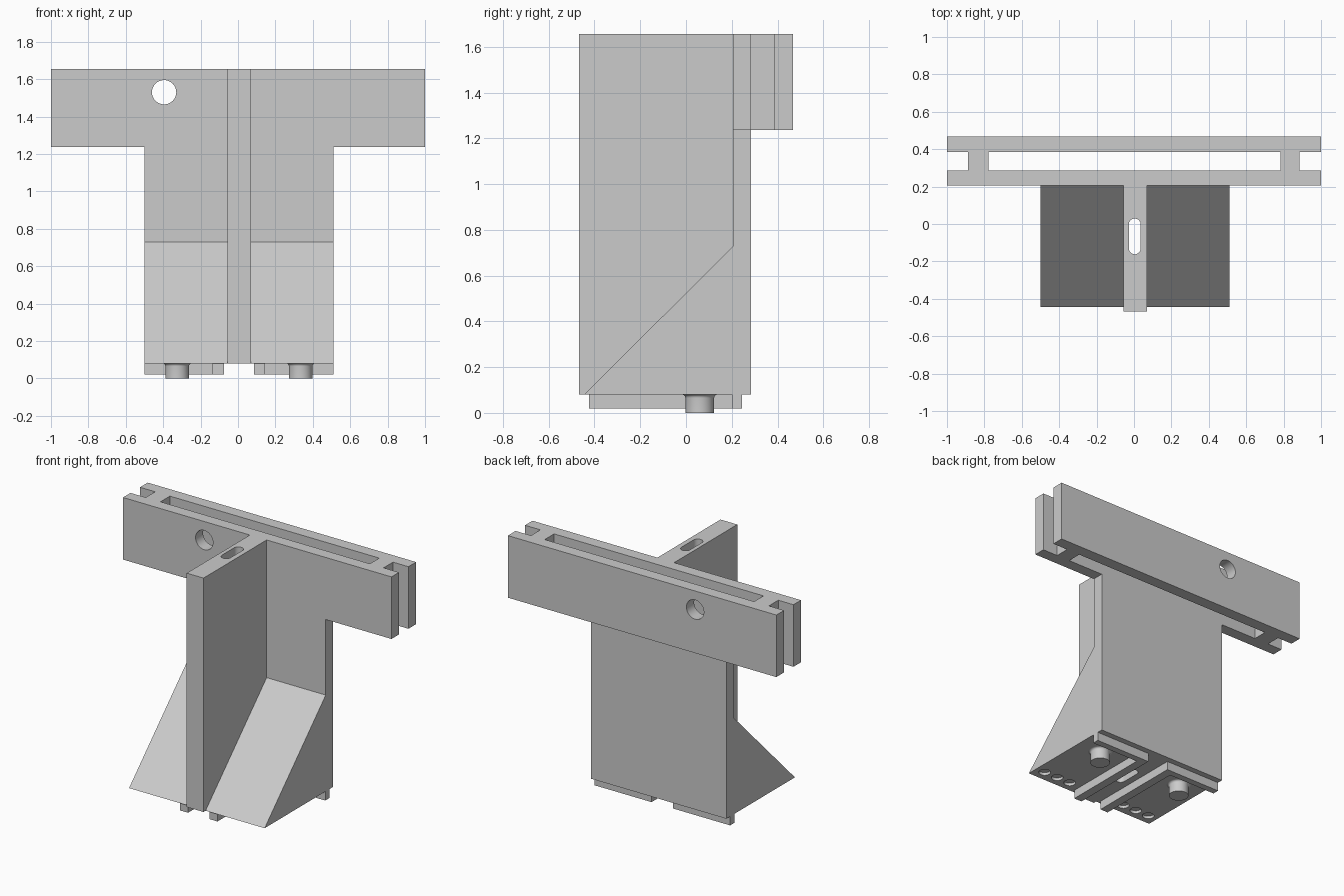
import bpy, bmesh, math
from mathutils import Vector

cube = bpy.data.objects.get("Cube")
if cube:
    bpy.data.objects.remove(cube, do_unlink=True)

GREY = (0.6, 0.6, 0.6, 1.0)
mat = bpy.data.materials.new("light grey")
mat.use_nodes = True
mat.diffuse_color = GREY
mat.node_tree.nodes["Principled BSDF"].inputs["Base Color"].default_value = GREY

# Shared heights
BASE, HEAD, TOP = 0.08, 1.237, 1.655
# Depth stations from front to back
FRONT, WALL_F, WALL_B, BACK_F, BACK = -0.467, 0.205, 0.285, 0.385, 0.467
# Web and wall limits in x
WEB_R, WEB_L, WALL_R, WALL_L = -0.055, 0.07, -0.5, 0.51


def prism(name, axis, points, lo, hi):
    """Extrude a 2D outline along an axis (0 = x, 1 = y, 2 = z)."""
    def place(p, d):
        co = list(p)
        co.insert(axis, d)
        return co
    bm = bmesh.new()
    face = bm.faces.new([bm.verts.new(place(p, lo)) for p in points])
    new = bmesh.ops.extrude_face_region(bm, geom=[face])["geom"]
    shift = Vector((0, 0, 0))
    shift[axis] = hi - lo
    bmesh.ops.translate(bm, vec=shift,
                        verts=[v for v in new if isinstance(v, bmesh.types.BMVert)])
    bmesh.ops.recalc_face_normals(bm, faces=bm.faces)
    mesh = bpy.data.meshes.new(name)
    bm.to_mesh(mesh)
    bm.free()
    mesh.materials.append(mat)
    obj = bpy.data.objects.new(name, mesh)
    bpy.context.collection.objects.link(obj)
    return obj


def box(name, x0, x1, y0, y1, z0, z1):
    return prism(name, 2, [(x0, y0), (x1, y0), (x1, y1), (x0, y1)], z0, z1)


def slot(cx, cy0, cy1, r, n=32):
    """Round-ended outline; a full circle when both centres match."""
    pts = []
    for cy, start in ((cy1, 0), (cy0, math.pi)):
        steps = n // 2
        last = steps + 1 if cy0 != cy1 else steps
        for i in range(last):
            a = start + math.pi * i / steps
            pts.append((cx + r * math.cos(a), cy + r * math.sin(a)))
    return pts


def activate(obj):
    bpy.ops.object.select_all(action='DESELECT')
    obj.select_set(True)
    bpy.context.view_layer.objects.active = obj


def cut(obj, cutter):
    mod = obj.modifiers.new("cut", 'BOOLEAN')
    mod.operation, mod.solver, mod.object = 'DIFFERENCE', 'EXACT', cutter
    activate(obj)
    bpy.ops.object.modifier_apply(modifier=mod.name)
    bpy.data.objects.remove(cutter, do_unlink=True)
    bpy.ops.object.shade_smooth_by_angle(angle=math.radians(30))


# T-shaped wall and the parallel bar behind it, both bored through
wall = prism("wall_plate", 1, [(WALL_R, BASE), (WALL_L, BASE), (WALL_L, HEAD), (1, HEAD),
                               (1, TOP), (-1, TOP), (-1, HEAD), (WALL_R, HEAD)],
             WALL_F, WALL_B)
back_bar = box("back_bar", -1, 1, BACK_F, BACK, HEAD, TOP)
for plate in (wall, back_bar):
    cut(plate, prism("bore_cutter", 1, slot(-0.395, 1.53, 1.53, 0.065), 0, 0.6))

# Spacers joining the two bars
box("right_spacer", -0.887, -0.777, WALL_B, BACK_F, HEAD, TOP)
box("left_spacer", 0.783, 0.885, WALL_B, BACK_F, HEAD, TOP)

# Central web with a vertical slot through its full height
web = box("centre_web", WEB_R, WEB_L, FRONT, WALL_F, BASE, TOP)
cut(web, prism("slot_cutter", 2, slot(0.004, -0.13, -0.003, 0.032), -0.1, 1.8))

# Mirrored details underneath are measured from this centre line
MID = 0.005
for side, sign, x0, x1 in (("right", -1, WALL_R, WEB_R), ("left", 1, WEB_L, WALL_L)):
    # Sloping buttress with three shallow sockets in its underside
    wedge = prism(side + "_buttress", 0,
                  [(-0.445, BASE), (WALL_F, BASE), (WALL_F, 0.728)], x0, x1)
    for i in range(3):
        cx = MID + sign * (0.435 - 0.105 * i)
        cut(wedge, prism("socket_cutter", 2, slot(cx, -0.37, -0.37, 0.038),
                         0.05, BASE + 0.02))

    # L-shaped locating rail
    def across(d):
        return MID + sign * d
    prism(side + "_rail", 2, [(across(0.08), -0.425), (across(0.14), -0.425),
                              (across(0.14), 0.2), (across(0.505), 0.2),
                              (across(0.505), 0.245), (across(0.08), 0.245)], 0.02, BASE)

    # Round peg with a small fillet where it meets the underside
    bm = bmesh.new()
    profile = [(0, 0), (0.063, 0)]
    for i in range(6):
        a = math.pi / 2 * i / 5
        profile.append((0.078 - 0.015 * math.cos(a), 0.065 + 0.015 * math.sin(a)))
    verts = [bm.verts.new((r, 0, z)) for r, z in profile]
    edges = [bm.edges.new(pair) for pair in zip(verts, verts[1:])]
    bmesh.ops.spin(bm, geom=verts + edges, cent=(0, 0, 0), axis=(0, 0, 1),
                   angle=math.tau, steps=40)
    bmesh.ops.remove_doubles(bm, verts=bm.verts, dist=0.0001)
    bmesh.ops.recalc_face_normals(bm, faces=bm.faces)
    # An open shell needs its bottom cap turned downwards
    if min(bm.faces, key=lambda f: f.calc_center_median().z).normal.z > 0:
        bmesh.ops.reverse_faces(bm, faces=bm.faces)
    mesh = bpy.data.meshes.new(side + "_peg")
    bm.to_mesh(mesh)
    bm.free()
    mesh.materials.append(mat)
    peg = bpy.data.objects.new(side + "_peg", mesh)
    peg.location = (across(0.33), 0.06, 0)
    bpy.context.collection.objects.link(peg)
    activate(peg)
    bpy.ops.object.shade_smooth_by_angle(angle=math.radians(30))
